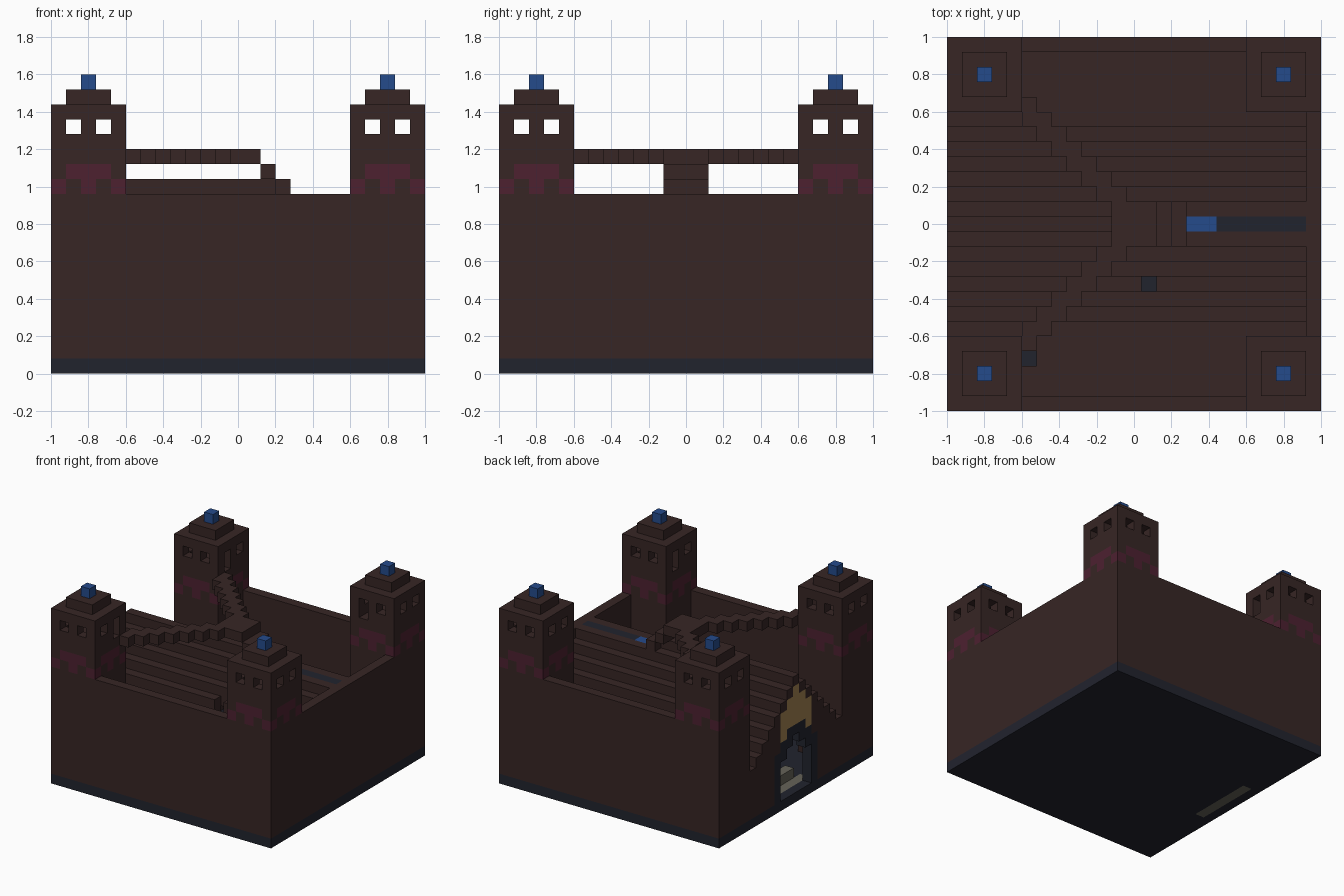
import bpy
import bmesh
from mathutils import Vector

U = 0.08          # block size
N = 25            # blocks along each side
MID = N // 2

cube = bpy.data.objects.get("Cube")
if cube:
    bpy.data.objects.remove(cube, do_unlink=True)

COLOURS = {
    "dark_brown": (0.038, 0.019, 0.018),
    "slate": (0.0155, 0.017, 0.027),
    "maroon": (0.074, 0.015, 0.030),
    "blue": (0.018, 0.070, 0.260),
    "gold": (0.36, 0.22, 0.08),
    "stone_grey": (0.13, 0.125, 0.10),
}
MATS = {}
for name, rgb in COLOURS.items():
    m = bpy.data.materials.new(name)
    m.use_nodes = True
    m.diffuse_color = (*rgb, 1)
    m.node_tree.nodes["Principled BSDF"].inputs["Base Color"].default_value = (*rgb, 1)
    MATS[name] = m
ORDER = list(COLOURS)

cells = {}        # block position -> (part, colour)


def fill(part, colour, xs, ys, zs):
    for i in range(*xs):
        for j in range(*ys):
            for k in range(*zs):
                cells[i, j, k] = (part, colour)


def carve(xs, ys, zs):
    for i in range(*xs):
        for j in range(*ys):
            for k in range(*zs):
                cells.pop((i, j, k), None)


# floor slab
fill("floor", "slate", (0, N), (0, N), (0, 1))

# three outer walls
fill("front_wall", "dark_brown", (0, N), (0, 1), (1, 12))
fill("back_wall", "dark_brown", (0, N), (N - 1, N), (1, 12))
fill("side_wall", "dark_brown", (N - 1, N), (1, N - 1), (1, 12))

# stepped roof and its gable end
for j in range(1, N - 1):
    d = abs(j - MID)
    top = max(13 - d, 6)
    fill("gable_wall", "dark_brown", (0, 1), (j, j + 1), (1, top))
    fill("roof", "dark_brown", (1, N - 1), (j, j + 1), (top - 2, top))
carve((16, N - 1), (MID, MID + 1), (12, 13))
fill("ridge_inlay", "blue", (16, 18), (MID, MID + 1), (11, 12))
fill("ridge_inlay", "slate", (18, N - 1), (MID, MID + 1), (11, 12))

# roof openings
for i, j in ((13, 8), (5, 3)):
    carve((i, i + 1), (j, j + 1), (1, 12))

# gable doorway: (opening top, frame top, ornament top) by distance from centre
for d, (hole, frame, ornament) in enumerate(((7, 8, 12), (6, 8, 11), (5, 7, 10), (1, 6, 6))):
    for j in {MID - d, MID + d}:
        fill("gable_ornament", "gold", (0, 1), (j, j + 1), (frame, ornament))
        fill("door_frame", "slate", (0, 1), (j, j + 1), (hole, frame))
        carve((0, 1), (j, j + 1), (1, hole))

# entrance steps inside the doorway
fill("threshold", "stone_grey", (1, 2), (MID - 3, MID + 4), (0, 1))
fill("entrance_step", "stone_grey", (2, 3), (MID - 2, MID + 3), (1, 2))
fill("entrance_bench", "gold", (3, 4), (MID - 1, MID + 2), (1, 3))

# top platform and stairs
fill("platform", "dark_brown", (11, 14), (11, 14), (14, 15))
fill("stairs", "dark_brown", (14, 15), (11, 14), (13, 14))
fill("stairs", "dark_brown", (15, 16), (11, 14), (12, 13))

# zigzag bridges from the platform to two towers
for side in (-1, 1):
    for d in range(2, 9):
        j = MID + side * d
        fill("bridge", "dark_brown", (max(12 - d, 5), 14 - d), (j, j + 1), (14, 15))


# corner towers
def tower(name, x0, y0):
    fill(name, "dark_brown", (x0, x0 + 5), (y0, y0 + 5), (1, 18))
    for i in range(5):
        for j in range(5):
            edge_x, edge_y = i in (0, 4), j in (0, 4)
            if not (edge_x or edge_y):
                continue
            # scalloped band
            if (i + j) % 2 == 0:
                cells[x0 + i, y0 + j, 12] = (name, "maroon")
            if not (edge_x and edge_y):
                cells[x0 + i, y0 + j, 13] = (name, "maroon")
    # hollow room with paired windows on every side
    carve((x0 + 1, x0 + 4), (y0 + 1, y0 + 4), (15, 17))
    for w in (1, 3):
        carve((x0 + w, x0 + w + 1), (y0, y0 + 5), (16, 17))
        carve((x0, x0 + 5), (y0 + w, y0 + w + 1), (16, 17))
    # cap and tip
    fill(name + "_cap", "dark_brown", (x0 + 1, x0 + 4), (y0 + 1, y0 + 4), (18, 19))
    fill(name + "_tip", "blue", (x0 + 2, x0 + 3), (y0 + 2, y0 + 3), (19, 20))


FAR = N - 5
tower("front_right_tower", 0, 0)
tower("back_right_tower", 0, FAR)
tower("front_left_tower", FAR, 0)
tower("back_left_tower", FAR, FAR)

# tower doors facing the roof
for i, j in ((4, 3), (4, FAR + 1), (FAR, 3), (FAR + 1, FAR)):
    carve((i, i + 1), (j, j + 1), (15, 17))


# turn the blocks of each part into one clean outer skin
def corner(p):
    return Vector(((p[0] - N / 2) * U, (p[1] - N / 2) * U, p[2] * U))


def skin(part):
    bm = bmesh.new()
    verts = {}

    def vert(p):
        if p not in verts:
            verts[p] = bm.verts.new(corner(p))
        return verts[p]

    for pos, (owner, colour) in cells.items():
        if owner != part:
            continue
        for axis in range(3):
            for step in (0, 1):
                other = list(pos)
                other[axis] += 2 * step - 1
                if tuple(other) in cells:
                    continue
                a, b = (axis + 1) % 3, (axis + 2) % 3
                loop = []
                for da, db in ((0, 0), (1, 0), (1, 1), (0, 1)):
                    p = list(pos)
                    p[axis] += step
                    p[a] += da
                    p[b] += db
                    loop.append(vert(tuple(p)))
                face = bm.faces.new(loop if step else loop[::-1])
                face.material_index = ORDER.index(colour)
    bmesh.ops.dissolve_limit(bm, angle_limit=0.02, verts=bm.verts[:],
                             edges=bm.edges[:], delimit={'MATERIAL'})
    mesh = bpy.data.meshes.new(part)
    bm.to_mesh(mesh)
    bm.free()
    for name in ORDER:
        mesh.materials.append(MATS[name])
    bpy.context.collection.objects.link(bpy.data.objects.new(part, mesh))


for part in sorted({owner for owner, _ in cells.values()}):
    skin(part)

# small lamps inside the towers
for x in (-0.8, 0.8):
    for y in (-0.8, 0.8):
        bpy.ops.mesh.primitive_cube_add(size=0.03, location=(x, y, 1.32))
        lamp = bpy.context.object
        lamp.name = "tower_lamp"
        lamp.data.materials.append(MATS["gold"])
